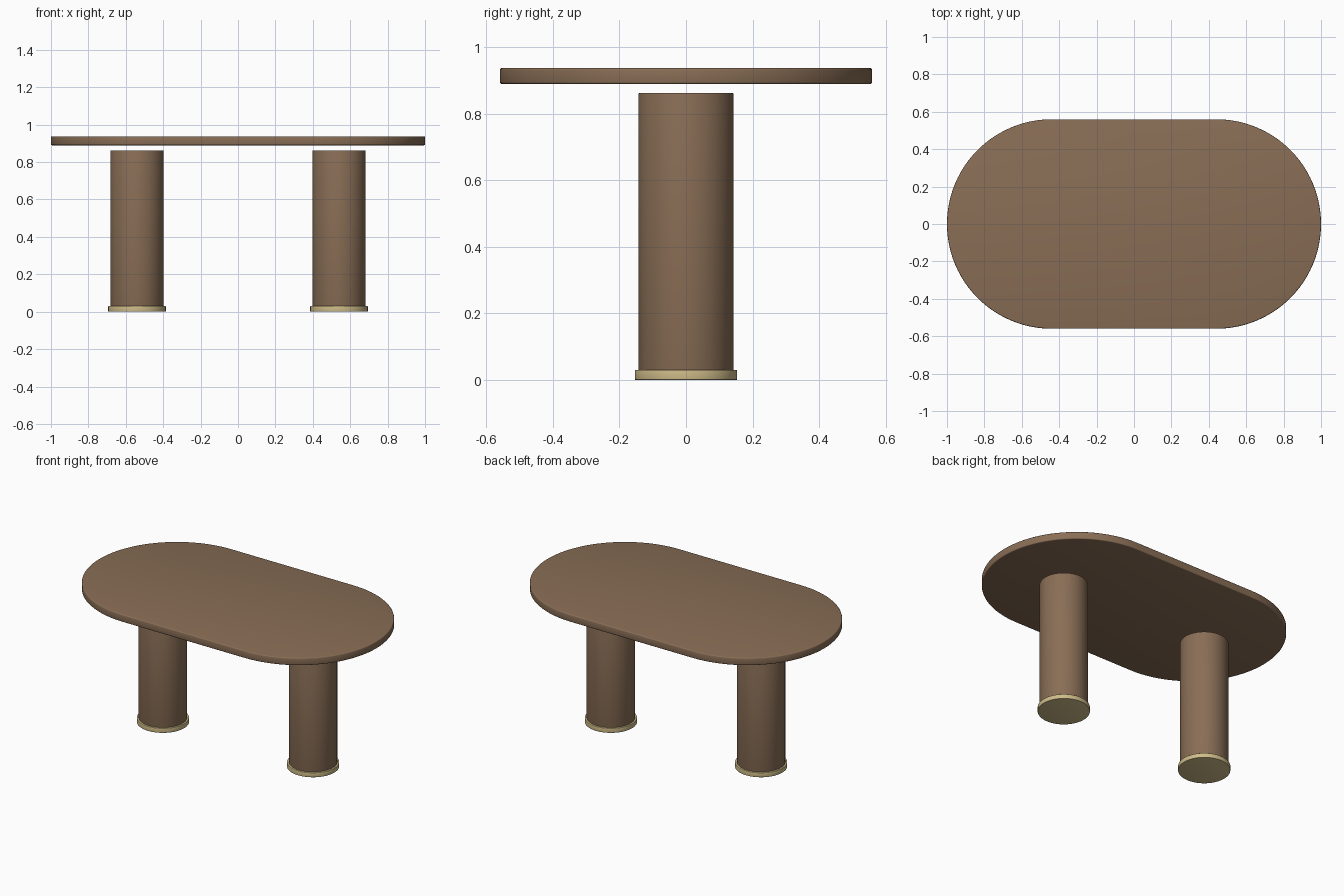
import bpy
import bmesh
import math

if "Cube" in bpy.data.objects:
    bpy.data.objects.remove(bpy.data.objects["Cube"])


def material(name, rgb):
    m = bpy.data.materials.new(name)
    m.diffuse_color = (*rgb, 1)
    m.use_nodes = True
    m.node_tree.nodes["Principled BSDF"].inputs["Base Color"].default_value = m.diffuse_color
    return m


WOOD = material("brown wood", (0.25, 0.155, 0.092))
BRASS = material("pale brass", (0.62, 0.50, 0.25))


def extruded(name, outline, z0, z1, mat, bevel):
    """Solid made by raising a flat outline, with softened rims."""
    bm = bmesh.new()
    face = bm.faces.new([bm.verts.new((x, y, z0)) for x, y in outline])
    side = bmesh.ops.extrude_face_region(bm, geom=[face])
    top = [v for v in side["geom"] if isinstance(v, bmesh.types.BMVert)]
    bmesh.ops.translate(bm, verts=top, vec=(0, 0, z1 - z0))
    bmesh.ops.recalc_face_normals(bm, faces=bm.faces)
    rims = [e for e in bm.edges if abs(e.verts[0].co.z - e.verts[1].co.z) < 1e-5]
    bmesh.ops.bevel(bm, geom=rims, offset=bevel, segments=3, profile=0.5, affect='EDGES')
    mesh = bpy.data.meshes.new(name)
    bm.to_mesh(mesh)
    bm.free()
    mesh.materials.append(mat)
    obj = bpy.data.objects.new(name, mesh)
    bpy.context.collection.objects.link(obj)
    bpy.ops.object.select_all(action='DESELECT')
    obj.select_set(True)
    bpy.context.view_layer.objects.active = obj
    bpy.ops.object.shade_smooth_by_angle(angle=math.radians(35))
    return obj


def arc(cx, r, start, sweep, n):
    return [(cx + r * math.cos(start + sweep * i / n), r * math.sin(start + sweep * i / n))
            for i in range(n + 1)]


# Stadium-shaped top, floating just above the legs
R = 0.56
stadium = (arc(1 - R, R, -math.pi / 2, math.pi, 48)
           + arc(R - 1, R, math.pi / 2, math.pi, 48))
extruded("table_top", stadium, 0.89, 0.938, WOOD, 0.006)

# Two round pedestals with brass foot bands
for label, x in (("left", -0.54), ("right", 0.54)):
    extruded(label + "_leg", arc(x, 0.143, 0, math.tau, 64)[:-1], 0.004, 0.863, WOOD, 0.004)
    extruded(label + "_foot", arc(x, 0.154, 0, math.tau, 64)[:-1], 0, 0.03, BRASS, 0.002)
